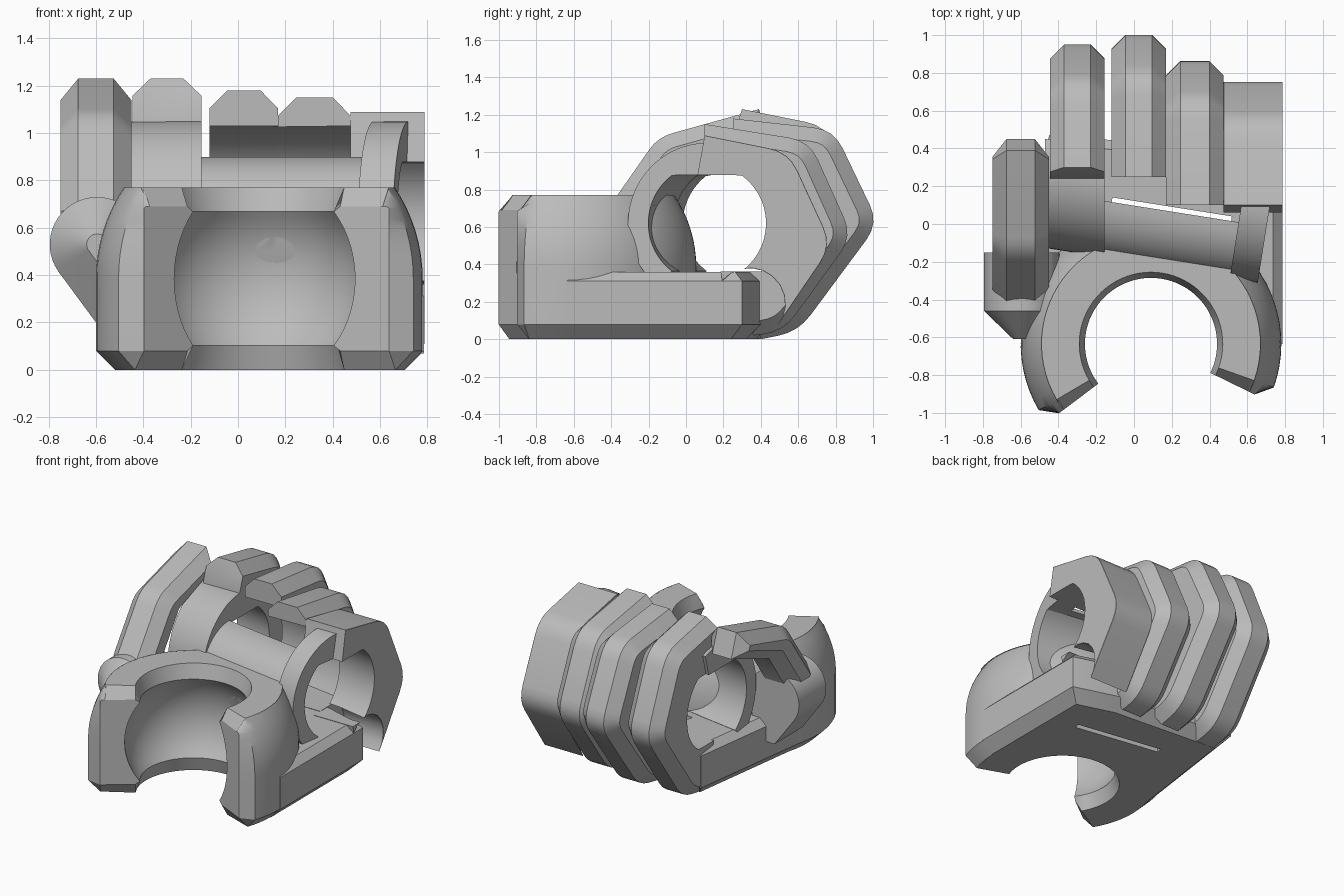
import bpy, bmesh, math
from mathutils import Vector

cube = bpy.data.objects.get("Cube")
if cube:
    bpy.data.objects.remove(cube, do_unlink=True)

GREY = (0.5, 0.5, 0.5, 1)
mat = bpy.data.materials.new("plain grey")
mat.use_nodes = True
mat.diffuse_color = GREY
mat.node_tree.nodes["Principled BSDF"].inputs["Base Color"].default_value = GREY


def finish(name, bm):
    bmesh.ops.remove_doubles(bm, verts=bm.verts, dist=0.0005)
    bmesh.ops.recalc_face_normals(bm, faces=bm.faces)
    mesh = bpy.data.meshes.new(name)
    bm.to_mesh(mesh)
    bm.free()
    ob = bpy.data.objects.new(name, mesh)
    bpy.context.collection.objects.link(ob)
    mesh.materials.append(mat)
    return ob


def activate(ob):
    bpy.ops.object.select_all(action='DESELECT')
    ob.select_set(True)
    bpy.context.view_layer.objects.active = ob


def smooth(ob):
    activate(ob)
    bpy.ops.object.shade_smooth_by_angle(angle=math.radians(30))


def cut(ob, cutter):
    cutter.hide_render = True
    mod = ob.modifiers.new("cut", 'BOOLEAN')
    mod.operation = 'DIFFERENCE'
    mod.solver = 'EXACT'
    mod.object = cutter
    activate(ob)
    bpy.ops.object.modifier_apply(modifier=mod.name)
    bpy.data.objects.remove(cutter, do_unlink=True)


def loft(name, loops):
    """Skin a list of equal-length point loops and cap both ends."""
    bm = bmesh.new()
    rings = [[bm.verts.new(p) for p in loop] for loop in loops]
    n = len(rings[0])
    for a, b in zip(rings, rings[1:]):
        for i in range(n):
            j = (i + 1) % n
            bm.faces.new((a[i], a[j], b[j], b[i]))
    bm.faces.new(rings[0])
    bm.faces.new(rings[-1])
    return finish(name, bm)


def prism(name, pts, lo, hi, place, rims=(), bevels=(0.075, 0.075)):
    """Extrude a 2D outline; chamfer the listed rim edges at each end."""
    bm = bmesh.new()
    rings = [[bm.verts.new(place(p, t)) for p in pts] for t in (lo, hi)]
    n = len(pts)
    for i in range(n):
        j = (i + 1) % n
        bm.faces.new((rings[0][i], rings[0][j], rings[1][j], rings[1][i]))
    for r in rings:
        bm.faces.new(r)
    bmesh.ops.recalc_face_normals(bm, faces=bm.faces)
    for ring, size in zip(rings, bevels):
        edges = [bm.edges.get((ring[i], ring[(i + 1) % n])) for i in rims]
        if edges:
            bmesh.ops.bevel(bm, geom=edges, offset=size, offset_type='OFFSET',
                            segments=1, affect='EDGES', clamp_overlap=True)
    return finish(name, bm)


def arc(cx, cy, r, a0, a1, n):
    angles = [math.radians(a0 + (a1 - a0) * i / n) for i in range(n + 1)]
    return [(cx + r * math.cos(a), cy + r * math.sin(a)) for a in angles]


def rounded(pts, size, steps=4):
    """Round the inner corners of an open path."""
    out = [pts[0]]
    for a, b, c in zip(pts, pts[1:], pts[2:]):
        a, b, c = Vector(a), Vector(b), Vector(c)
        p = b + (a - b).normalized() * size
        q = b + (c - b).normalized() * size
        for i in range(steps + 1):
            t = i / steps
            out.append(tuple(p * (1 - t) ** 2 + b * 2 * t * (1 - t) + q * t * t))
    return out + [pts[-1]]


def side(p, t):
    return Vector((t, p[0], p[1]))


# Slanted grip axis: u runs along it, v across it, z up
TILT = math.radians(9)
C, S = math.cos(TILT), math.sin(TILT)
AXIS_Z = 0.62


def grip(p, u):
    return Vector((0.1 + u * C + p[0] * S, 0.213 - u * S + p[0] * C, AXIS_Z + p[1]))


def axis_y(x):
    return 0.213 - (x - 0.1) * S / C


def grip_sheared(p, x):
    return Vector((x, axis_y(x) + p[0], AXIS_Z + p[1]))


# Ball socket: partial lathe with chamfered ends
SX, SY, SZ, BOWL = 0.09, -0.635, 0.385, 0.45
dome = arc(0, SZ, 0.69, 0, 34, 8)
bowl = arc(0, SZ, BOWL, 39, -39, 14)
wall = [(0.38, 0.77), (0.58, 0.77)] + dome[::-1] + [(0.69, 0.08), (0.61, 0), (0.38, 0)] + bowl[::-1]


def section(profile, deg):
    a = math.radians(deg)
    return [(SX + r * math.cos(a), SY + r * math.sin(a), z) for r, z in profile]


tip_wall = [(min(r, 0.61), min(max(z, 0.08), 0.69)) for r, z in wall]
A0, A1, STEPS = -19.5, 210.5, 48
loops = [section(tip_wall, A0 - 6.5)]
loops += [section(wall, A0 + (A1 - A0) * i / STEPS) for i in range(STEPS + 1)]
loops += [section(tip_wall, A1 + 6.5)]
smooth(loft("socket", loops))

# Palm plate, following the socket wall at its front edge
outer = [(0.785, SY), (0.785, 0.3), (0.45, 0.4), (-0.45, 0.47), (-0.6, SY)]
palm_pts = outer + arc(SX, SY, 0.57, 180, 0, 24)
palm = prism("palm", palm_pts, 0, 0.36, lambda p, t: Vector((p[0], p[1], t)),
             rims=range(4), bevels=(0.08, 0.05))

# Narrow slot through the palm
slot = [(-0.145, -0.8), (-0.105, -0.8), (-0.105, 0), (-0.145, 0)]
cut(palm, prism("slot_cutter", slot, -0.2, 0.44, grip))
smooth(palm)

# Grip tube: wrapped shell, low bar and end tab
FLAT = 0.257


def tube_part(name, outline, inner_end, lo, hi, place):
    inner = [(y, max(-FLAT, min(FLAT, z))) for y, z in arc(0, 0, 0.32, inner_end, 233, 28)]
    ob = prism(name, outline + inner, lo, hi, place)
    # Keep the ball bowl clear
    bm = bmesh.new()
    bmesh.ops.create_uvsphere(bm, u_segments=48, v_segments=24, radius=BOWL)
    bmesh.ops.translate(bm, verts=bm.verts, vec=(SX, SY, SZ))
    cut(ob, finish("bowl_cutter", bm))
    smooth(ob)


bar_front = arc(0, 0, 0.43, 230, 180, 8)
bar_top = [(-0.13 - 0.3 * math.cos(t), 0.28 * math.sin(t))
           for t in (math.pi / 2 * i / 12 for i in range(1, 13))]
tube_part("grip_shell", arc(0, 0, 0.43, 230, 70, 28), 70, -0.47, -0.155, grip_sheared)
tube_part("grip_bar", bar_front + bar_top, 114, -0.3, 0.52, grip)
tube_part("grip_tab", arc(0, 0, 0.43, 230, 92, 28), 92, 0.48, 0.63, grip)

# Fingers: left x, right x, outline from tip to base, hollow radius and height
fingers = {
    "index_finger": (-0.445, -0.155, [(0.24, 1.05), (0.3, 1.23), (0.75, 1.14), (0.977, 0.6), (0.57, 0.03), (0.38, 0.0)], 0.32, FLAT),
    "middle_finger": (-0.12, 0.17, [(0.25, 1.03), (0.25, 1.18), (0.79, 1.12), (1.03, 0.62), (0.6, 0.04), (0.4, 0.0)], 0.42, 0.41),
    "ring_finger": (0.17, 0.475, [(0.1, 1.02), (0.1, 1.15), (0.66, 1.06), (0.89, 0.55), (0.52, 0.04), (0.36, 0.02)], 0.42, 0.41),
    "little_finger": (0.475, 0.787, [(0.06, 0.87), (0.1, 1.09), (0.55, 1.0), (0.78, 0.5), (0.486, 0.068)], 0.32, FLAT),
}
for name, (x0, x1, path, radius, top) in fingers.items():
    pts = path[:1] + rounded(path[1:], 0.11)
    if name == "little_finger":
        # Rounded heel against the palm side
        pts += arc(0.34, 0.19, 0.19, -40, 140, 10)[1:]
    last = len(pts) - 1
    pts.append((axis_y((x0 + x1) / 2), AXIS_Z))
    finger = prism(name, pts, x0, x1, side, rims=range(1, last))
    hollow = [(y, max(-FLAT, min(top, z))) for y, z in arc(0, 0, radius, 0, 352.5, 47)]
    cut(finger, prism("hollow_cutter", hollow, -1.2, 1.2, grip))
    smooth(finger)

# Thumb: bent bar with chamfered rims
back = rounded([(-0.43, 0.68), (-0.15, 1.08), (0.39, 1.23)], 0.08)
front = [(0.45, 1.06), (0.02, 0.9), (-0.16, 0.64), (-0.2, 0.48), (-0.35, 0.48)]
thumb_pts = back + front
smooth(prism("thumb", thumb_pts, -0.75, -0.45, side, rims=range(len(thumb_pts))))

# Thumb joint: teardrop barrel tapering to a small nose
KX, KZ = -0.595, 0.53
drop = arc(KX, KZ, 0.2, 0, 215, 28) + [(-0.6, 0.2), (-0.45, 0.2)]


def drop_loop(y, k):
    return [(KX + (x - KX) * k, y, KZ + (z - KZ) * k) for x, z in drop]


smooth(loft("thumb_joint", [drop_loop(-0.15, 1), drop_loop(-0.46, 1), drop_loop(-0.61, 0.22)]))
